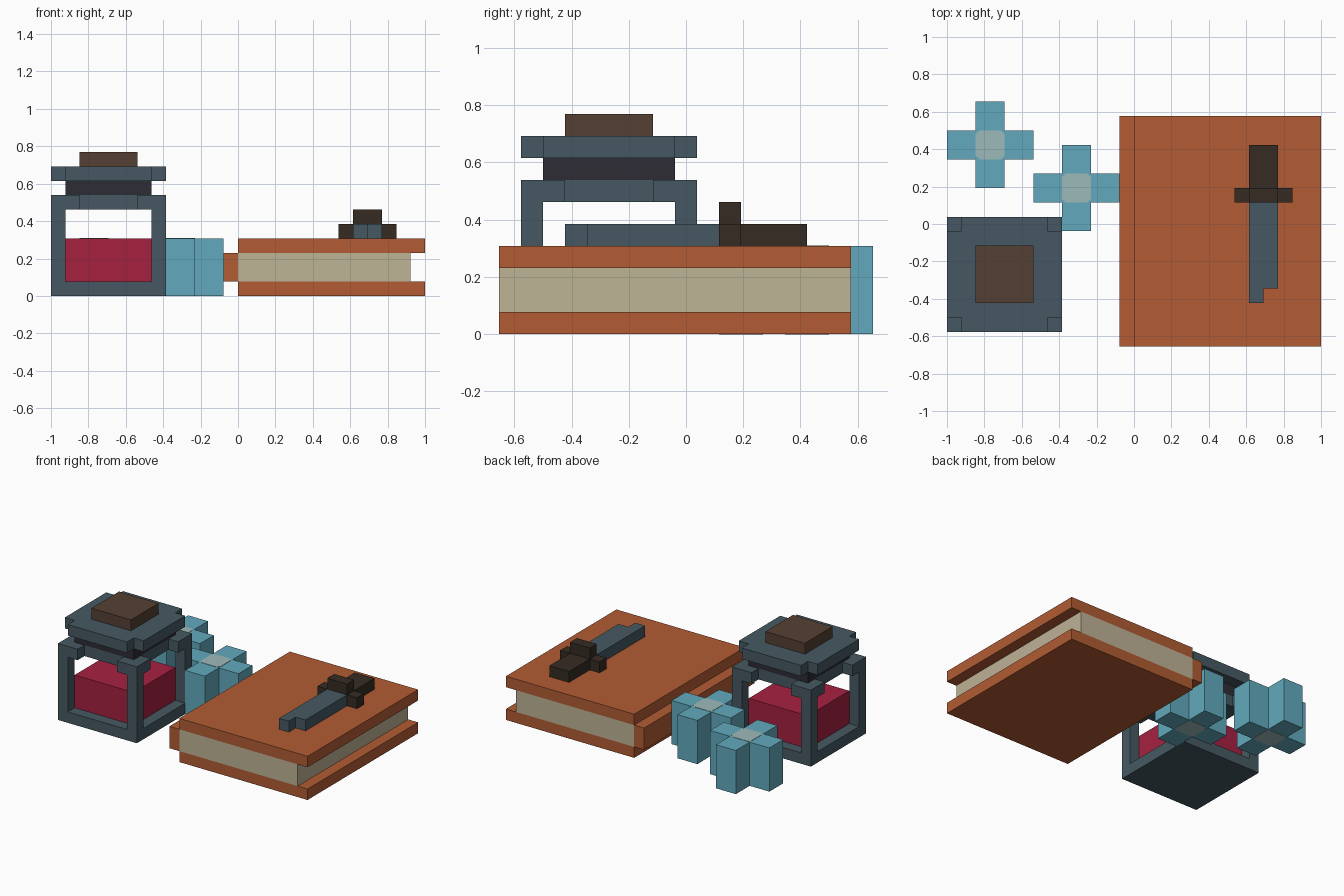
import bpy, bmesh

if "Cube" in bpy.data.objects:
    bpy.data.objects.remove(bpy.data.objects["Cube"])

U = 1 / 13  # one block unit


def material(name, hex_code):
    def lin(c):
        c /= 255
        return c / 12.92 if c <= 0.04045 else ((c + 0.055) / 1.055) ** 2.4
    m = bpy.data.materials.new(name)
    m.diffuse_color = [lin(int(hex_code[i:i + 2], 16)) for i in (0, 2, 4)] + [1]
    m.use_nodes = True
    m.node_tree.nodes["Principled BSDF"].inputs["Base Color"].default_value = m.diffuse_color
    return m


LEATHER = material("orange leather", "B25C34")
PAPER = material("paper", "BFB396")
SLATE = material("slate metal", "465962")
BLUE = material("light blue", "62AABD")
PALE = material("pale blue grey", "9DBABB")
CORK = material("brown cork", "544033")
NECK = material("dark neck", "2D2C35")
RED = material("red ink", "A62140")
HILT = material("dark wood", "352B22")


def prism(name, outline, z0, z1, mat):
    """Extrude a counter-clockwise outline (block units) from z0 to z1."""
    bm = bmesh.new()
    face = bm.faces.new([bm.verts.new((x * U, y * U, z0 * U)) for x, y in outline])
    top = bmesh.ops.extrude_face_region(bm, geom=[face])["geom"]
    verts = [v for v in top if isinstance(v, bmesh.types.BMVert)]
    bmesh.ops.translate(bm, verts=verts, vec=(0, 0, (z1 - z0) * U))
    bmesh.ops.recalc_face_normals(bm, faces=bm.faces)
    me = bpy.data.meshes.new(name)
    bm.to_mesh(me)
    bm.free()
    me.materials.append(mat)
    ob = bpy.data.objects.new(name, me)
    bpy.context.collection.objects.link(ob)
    return ob


def box(name, x0, x1, y0, y1, z0, z1, mat):
    return prism(name, [(x0, y0), (x1, y0), (x1, y1), (x0, y1)], z0, z1, mat)


def plus(cx, cy, r, w):
    """Plus-shaped outline with reach r and half arm width w."""
    pts = [(r, -w), (r, w), (w, w), (w, r), (-w, r), (-w, w),
           (-r, w), (-r, -w), (-w, -w), (-w, -r), (w, -r), (w, -w)]
    return [(cx + x, cy + y) for x, y in pts]


# Ink jar: base, ink, corner posts with brackets, neck, lid, cork
JX, JY = -9, -3.5
box("jar_base", -13, -5, -7.5, 0.5, 0, 1, SLATE)
box("ink", -12, -6, -6.5, -0.5, 1, 4, RED)
for sx in (-1, 1):
    for sy in (-1, 1):
        post = [(3, 3), (4, 3), (4, 4), (3, 4)]
        bracket = [(3, 3), (3, 2), (4, 2), (4, 4), (2, 4), (2, 3)]
        for name, shape, z0, z1 in (("jar_post", post, 1, 6), ("jar_bracket", bracket, 6, 7)):
            prism(name, [(JX + sx * x, JY + sy * y) for x, y in shape], z0, z1, SLATE)
box("jar_shoulder", -12, -6, -6.5, -0.5, 6, 7, SLATE)
box("jar_neck", -12, -6, -6.5, -0.5, 7, 8, NECK)
prism("jar_lid", plus(JX, JY, 4, 3), 8, 9, SLATE)
box("cork", -11, -7, -5.5, -1.5, 9, 10, CORK)

# Plus-shaped crystals with pale centres on top and bottom
for cx, cy in ((-10, 5.5), (-4, 2.5)):
    prism("crystal", plus(cx, cy, 3, 1), 0, 4, BLUE)
    c = 0.75
    octagon = [(cx + x, cy + y) for x, y in (
        (1, -c), (1, c), (c, 1), (-c, 1), (-1, c), (-1, -c), (-c, -1), (c, -1))]
    prism("crystal_top_centre", octagon, 3.98, 4.03, PALE)
    prism("crystal_bottom_centre", octagon, -0.02, 0.03, PALE)

# Book
box("lower_cover", 0, 13, -8.5, 7.5, 0, 1, LEATHER)
box("upper_cover", 0, 13, -8.5, 7.5, 3, 4, LEATHER)
box("spine", -1, 0, -8.5, 7.5, 1, 3, LEATHER)
box("pages", 0, 12, -8.5, 7.5, 1, 3, PAPER)

# Dagger lying on the book
prism("blade", [(8, -5.5), (9, -5.5), (9, -4.5), (10, -4.5), (10, 1.5), (8, 1.5)], 4, 5, SLATE)
box("guard", 7, 11, 1.5, 2.5, 4, 5, HILT)
box("guard_raised_block", 8, 10, 1.5, 2.5, 5, 6, HILT)
box("handle", 8, 10, 2.5, 5.5, 4, 5, HILT)
